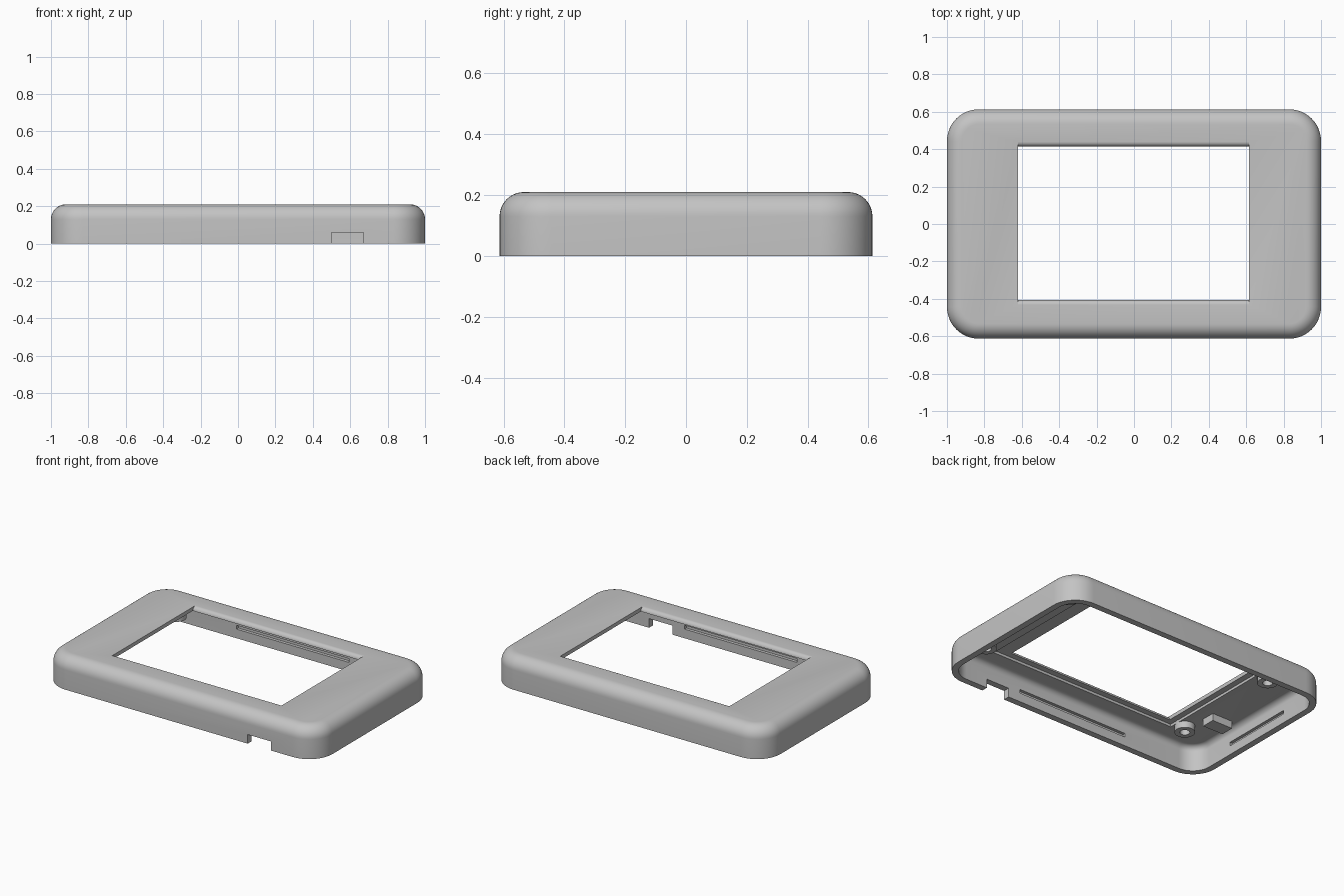
import bpy, bmesh, math
from mathutils import Vector

cube = bpy.data.objects.get("Cube")
if cube:
    bpy.data.objects.remove(cube, do_unlink=True)

HX, HY, H = 1.0, 0.613, 0.21     # outer half sizes and height
CORNER, FILLET, WALL = 0.17, 0.08, 0.042

grey = bpy.data.materials.new("plain grey plastic")
grey.use_nodes = True
grey.diffuse_color = (0.55, 0.55, 0.55, 1)
grey.node_tree.nodes["Principled BSDF"].inputs["Base Color"].default_value = (0.55, 0.55, 0.55, 1)


def finish(name, bm):
    bmesh.ops.remove_doubles(bm, verts=bm.verts, dist=1e-5)
    bmesh.ops.recalc_face_normals(bm, faces=bm.faces)
    mesh = bpy.data.meshes.new(name)
    bm.to_mesh(mesh)
    bm.free()
    mesh.materials.append(grey)
    obj = bpy.data.objects.new(name, mesh)
    bpy.context.collection.objects.link(obj)
    return obj


def rounded_ring(hx, hy, r, z, n=12):
    pts = []
    for q, (sx, sy) in enumerate([(1, 1), (-1, 1), (-1, -1), (1, -1)]):
        for i in range(n + 1):
            a = math.pi / 2 * (q + i / n)
            pts.append(Vector((sx * (hx - r) + r * math.cos(a),
                               sy * (hy - r) + r * math.sin(a), z)))
    return pts


def skin(name, rings, centre=(0, 0, 0)):
    """Join a stack of rings into one closed solid."""
    bm = bmesh.new()
    rows = [[bm.verts.new(p + Vector(centre)) for p in ring] for ring in rings]
    for a, b in zip(rows, rows[1:]):
        for i in range(len(a)):
            j = (i + 1) % len(a)
            bm.faces.new((a[i], a[j], b[j], b[i]))
    bm.faces.new(rows[0])
    bm.faces.new(rows[-1])
    return finish(name, bm)


def box(name, x0, x1, y0, y1, z0, z1):
    bm = bmesh.new()
    bmesh.ops.create_cube(bm, size=1)
    for v in bm.verts:
        v.co = ((x0 + x1) / 2 + v.co.x * (x1 - x0),
                (y0 + y1) / 2 + v.co.y * (y1 - y0),
                (z0 + z1) / 2 + v.co.z * (z1 - z0))
    return finish(name, bm)


def cut(target, cutter):
    mod = target.modifiers.new("cut", 'BOOLEAN')
    mod.operation, mod.solver, mod.object = 'DIFFERENCE', 'EXACT', cutter
    bpy.context.view_layer.objects.active = target
    bpy.ops.object.modifier_apply(modifier=mod.name)
    bpy.data.objects.remove(cutter, do_unlink=True)


def smooth(obj):
    bpy.ops.object.select_all(action='DESELECT')
    obj.select_set(True)
    bpy.context.view_layer.objects.active = obj
    bpy.ops.object.shade_smooth_by_angle(angle=math.radians(30))


def wall_rings(inset):
    """Straight wall that rolls over a fillet into the top."""
    f = FILLET - inset
    steps = [(0, 0)]
    for i in range(11):
        a = math.pi / 2 * i / 10
        steps.append((f * (1 - math.cos(a)), H - inset - f + f * math.sin(a)))
    return [rounded_ring(HX - inset - d, HY - inset - d, CORNER - inset - d, z)
            for d, z in steps]


# Hollow cover, open underneath
cover = skin("cover", wall_rings(WALL)[::-1] + wall_rings(0))

# Screen recess under the top
cut(cover, box("recess", -0.66, 0.72, -0.445, 0.455, 0.1, 0.185))

# Screen window, with its long edges rounded over
W, LIP = 0.41, 0.026
profile = [(W, 0.1)]
for i in range(7):
    a = math.pi / 2 * i / 6
    profile.append((W + LIP * (1 - math.cos(a)), H - LIP + LIP * math.sin(a)))
profile.append((W + LIP, 0.3))
profile += [(-y, z) for y, z in reversed(profile)]
cut(cover, skin("window", [[Vector((x, y, z)) for y, z in profile]
                           for x in (-0.62, 0.615)], (0, 0.004, 0)))

# Cable notch in the front wall
cut(cover, box("notch", 0.5, 0.67, -0.7, -0.5, -0.1, 0.06))

# Snap grooves inside the four walls
DEEP = 0.02
for s in (-1, 1):
    y = sorted((s * (HY - WALL + DEEP), s * (HY - 0.1)))
    cut(cover, box("long_groove", -0.41, 0.41, *y, 0.06, 0.085))
    x = sorted((s * (HX - WALL + DEEP), s * (HX - 0.1)))
    cut(cover, box("short_groove", *x, -0.25, 0.25, 0.06, 0.085))
smooth(cover)

# Screw bosses with blind holes
for x, side in ((-0.72, "right"), (0.83, "left")):
    for y, end in ((-0.385, "front"), (0.385, "back")):
        rings = [rounded_ring(r, r, r, z, 6) for r, z in
                 ((0.062, 0.19), (0.062, 0.125), (0.03, 0.125), (0.03, 0.175))]
        smooth(skin(f"{end}_{side}_screw_boss", rings, (x, y, 0)))

# Support block under the top
box("support_block", -0.9, -0.75, -0.25, -0.16, 0.12, 0.18)
